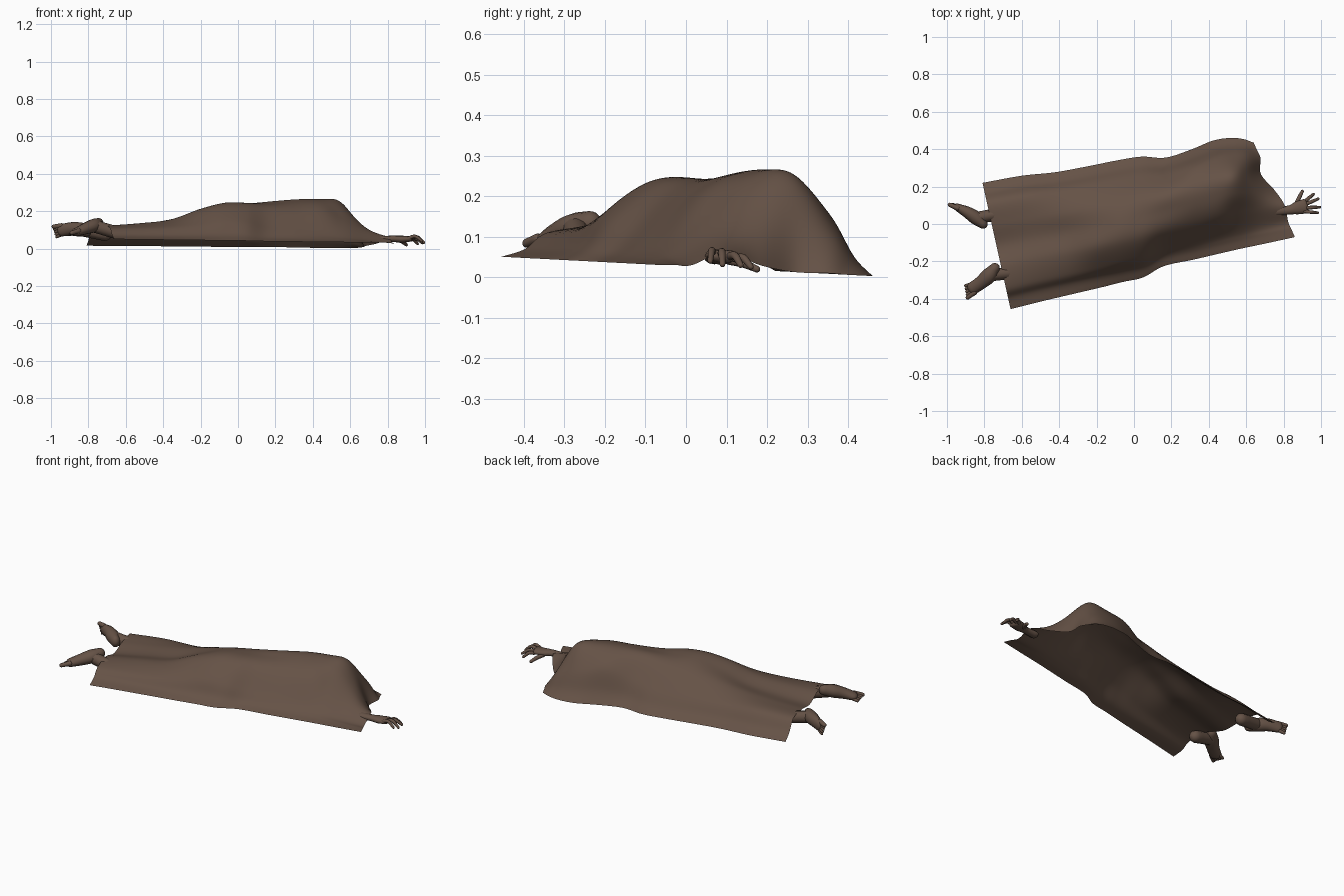
import bpy, bmesh, math
from mathutils import Vector

if "Cube" in bpy.data.objects:
    bpy.data.objects.remove(bpy.data.objects["Cube"])

mat = bpy.data.materials.new("dark brown")
mat.diffuse_color = (0.13, 0.084, 0.061, 1)
mat.use_nodes = True
mat.node_tree.nodes["Principled BSDF"].inputs["Base Color"].default_value = mat.diffuse_color


def catmull(pts, t):
    """Point on a Catmull-Rom spline through pts, t in 0..1."""
    n = len(pts) - 1
    f = min(max(t, 0), 1) * n
    i = min(int(f), n - 1)
    f -= i
    b, c = pts[i], pts[i + 1]
    a = pts[i - 1] if i else b * 2 - c
    d = pts[i + 2] if i + 2 <= n else c * 2 - b
    return (b * 2 + (c - a) * f + (a * 2 - b * 5 + c * 4 - d) * f * f
            + (b * 3 - a - c * 3 + d) * f ** 3) * 0.5


def finish(bm, name):
    me = bpy.data.meshes.new(name)
    bm.to_mesh(me)
    bm.free()
    me.materials.append(mat)
    for p in me.polygons:
        p.use_smooth = True
    ob = bpy.data.objects.new(name, me)
    bpy.context.collection.objects.link(ob)
    return ob


# --- draped sheet: stations of front edge xy, back edge xy, five heights between
stations = [
    (-.66, -.455, -.81, .22, .11, .122, .092, .11, .11),
    (-.50, -.415, -.60, .258, .112, .135, .115, .128, .118),
    (-.33, -.375, -.42, .277, .118, .155, .14, .15, .115),
    (-.18, -.34, -.24, .31, .135, .208, .20, .185, .115),
    (-.06, -.31, -.09, .34, .155, .235, .24, .205, .115),
    (.05, -.285, .04, .36, .145, .232, .243, .222, .12),
    (.16, -.225, .17, .355, .115, .215, .243, .243, .145),
    (.32, -.19, .31, .40, .10, .205, .253, .258, .19),
    (.47, -.155, .42, .445, .09, .205, .256, .257, .165),
    (.58, -.13, .51, .46, .075, .16, .235, .25, .14),
    (.70, -.105, .58, .455, .05, .105, .15, .17, .10),
    (.86, -.07, .64, .435, .03, .062, .03, .013, .01),
]
bow = (0, 0, 0, .02, 0, -.035, 0, 0, 0)     # curve of the right-hand hem
across = (0, .085, 1/6, 1/3, .5, 2/3, 5/6, .925, 1)


def floor(y):
    return 0.027 - 0.052 * y


rows = []
for i, (fx, fy, bx, by, *hs) in enumerate(stations):
    zf, zb = floor(fy), floor(by)
    # flared skirts along both long edges
    zs = [zf, zf * .68 + hs[0] * .32] + hs + [zb * .66 + hs[4] * .34, zb]
    rows.append([Vector((fx + (bx - fx) * v + o * max(0, i - 9) / 2, fy + (by - fy) * v, z))
                 for v, z, o in zip(across, zs, bow)])

NU, NV = 88, 56
bm = bmesh.new()
grid = []
for a in range(NU + 1):
    line = [catmull([r[j] for r in rows], a / NU) for j in range(len(across))]
    grid.append([bm.verts.new(catmull(line, b / NV)) for b in range(NV + 1)])
for a in range(NU):
    for b in range(NV):
        bm.faces.new((grid[a][b], grid[a + 1][b], grid[a + 1][b + 1], grid[a][b + 1]))
for vert in bm.verts:
    vert.co.z = max(vert.co.z, 0.001)
finish(bm, "draped_sheet")


# --- hand and feet: rounded tubes through (x, y, z, half width, half height)
def tube(bm, pts, sides=12, steps=5):
    vecs = [Vector(p) for p in pts]
    n = (len(pts) - 1) * steps
    path = [catmull(vecs, k / n) for k in range(n + 1)]
    d0 = (path[0] - path[1]).to_3d().normalized()
    d1 = (path[-1] - path[-2]).to_3d().normalized()

    def cap(p, d, ang):
        c = p.to_3d() + d * min(p[3], p[4]) * math.sin(ang)
        return Vector((*c, p[3] * math.cos(ang), p[4] * math.cos(ang)))

    full = ([cap(path[0], d0, a) for a in (1.45, 1.0, .5)] + path
            + [cap(path[-1], d1, a) for a in (.5, 1.0, 1.45)])
    rings = []
    for k, p in enumerate(full):
        d = (full[min(k + 1, len(full) - 1)] - full[max(k - 1, 0)]).to_3d().normalized()
        side = d.cross(Vector((0, 0, 1))).normalized()
        up = side.cross(d)
        rings.append([bm.verts.new(p.to_3d()
                      + side * p[3] * math.cos(2 * math.pi * s / sides)
                      + up * p[4] * math.sin(2 * math.pi * s / sides)) for s in range(sides)])
    for q, r in zip(rings, rings[1:]):
        for s in range(sides):
            t = (s + 1) % sides
            bm.faces.new((q[s], q[t], r[t], r[s]))
    bm.faces.new(rings[0][::-1])
    bm.faces.new(rings[-1])


def build(name, tubes):
    bm = bmesh.new()
    for t in tubes:
        tube(bm, t)
    bmesh.ops.recalc_face_normals(bm, faces=bm.faces)
    finish(bm, name)


# outstretched hand: wrist and palm, four bent fingers, thumb
def finger(base, tip, r=.0095, lift=.012):
    mid = [(a + b) / 2 for a, b in zip(base, tip)]
    mid[2] += lift
    return [(*base, r, r), (*mid, r, r), (*tip, r * .75, r * .75)]


build("hand", [
    [(.76, .07, .05, .026, .018), (.83, .075, .052, .024, .017),
     (.87, .085, .05, .034, .019), (.915, .095, .052, .039, .016)],
    finger((.91, .067, .055), (.983, .060, .04), .009, .018),
    finger((.92, .087, .056), (.994, .090, .032), .0095, .018),
    finger((.92, .107, .052), (.986, .135, .03)),
    finger((.915, .122, .046), (.96, .16, .026)),
    finger((.865, .105, .042), (.9, .175, .02), .011, .004),
])


# feet: shin into the sheet, heel-to-ball sole, and five toes fanned across the ball
def foot(name, shin, sole, tip, across):
    ball = sole[-1]
    parts = [[(*shin, .034, .034), (*sole[1][:3], .032, .034)], sole]
    b, t, c = Vector(ball[:3]), Vector(tip), Vector(across)
    for k in range(5):
        o = c * (k - 2) / 2
        r = .014 if k == 0 else .010
        end = b + (t - b) * (1 - .13 * k) + o
        parts.append([(*(b + o * .8), r, r), (*end, r * .8, r * .8)])
    build(name, parts)


foot("far_foot", (-.71, .055, .075),
     [(-.808, .0, .098, .026, .034), (-.845, .032, .102, .036, .038),
      (-.89, .062, .105, .031, .036), (-.945, .09, .098, .020, .033)],
     (-.988, .109, .088), (-.003, .006, -.030))
foot("near_foot", (-.65, -.26, .085),
     [(-.745, -.236, .134, .028, .030), (-.775, -.275, .122, .041, .036),
      (-.82, -.315, .105, .036, .030), (-.865, -.345, .088, .034, .022)],
     (-.905, -.367, .076), (-.016, .026, -.008))
